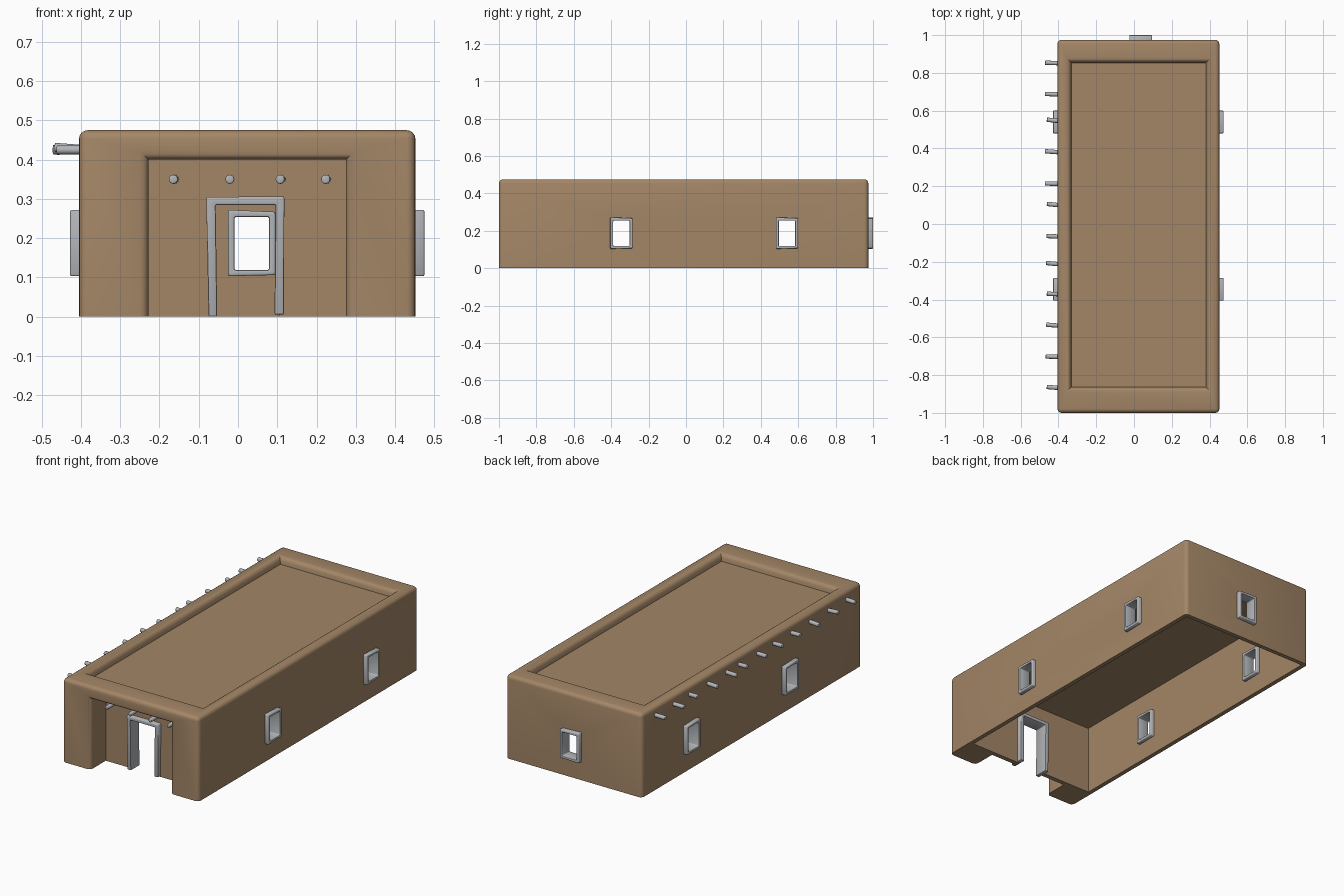
import bpy, bmesh, math, random
from mathutils import Vector, Matrix

if "Cube" in bpy.data.objects:
    bpy.data.objects.remove(bpy.data.objects["Cube"])

random.seed(4)


def material(name, rgb):
    m = bpy.data.materials.new(name)
    m.diffuse_color = (*rgb, 1)
    m.use_nodes = True
    m.node_tree.nodes["Principled BSDF"].inputs["Base Color"].default_value = m.diffuse_color
    return m


CLAY = material("clay tan", (0.37, 0.24, 0.135))
GREY = material("pale grey", (0.45, 0.46, 0.48))


def make_object(name, bm, mat):
    bmesh.ops.recalc_face_normals(bm, faces=bm.faces[:])
    me = bpy.data.meshes.new(name)
    bm.to_mesh(me)
    bm.free()
    me.materials.append(mat)
    ob = bpy.data.objects.new(name, me)
    bpy.context.collection.objects.link(ob)
    return ob


def smooth(ob, angle=35):
    bpy.ops.object.select_all(action='DESELECT')
    ob.select_set(True)
    bpy.context.view_layer.objects.active = ob
    bpy.ops.object.shade_smooth_by_angle(angle=math.radians(angle))


def box(name, lo, hi, flare=0):
    """Axis box; flare widens the top face."""
    bm = bmesh.new()
    bmesh.ops.create_cube(bm, size=1)
    for v in bm.verts:
        top = v.co.z > 0
        for i in range(3):
            s = 1 if v.co[i] > 0 else -1
            v.co[i] = hi[i] if s > 0 else lo[i]
            if top and i < 2:
                v.co[i] += s * flare
    return make_object(name, bm, CLAY)


def cut(ob, cutter):
    mod = ob.modifiers.new("cut", 'BOOLEAN')
    mod.operation, mod.solver, mod.object = 'DIFFERENCE', 'EXACT', cutter
    bpy.context.view_layer.objects.active = ob
    bpy.ops.object.modifier_apply(modifier=mod.name)
    bpy.data.objects.remove(cutter, do_unlink=True)


def frame(name, outer, inner, closed, place, depth):
    """Frame from two matching outlines, extruded by depth; place maps (u, v, w) to 3D."""
    bm = bmesh.new()
    rings = [[bm.verts.new(place(u, v, w)) for u, v in pts]
             for pts, w in ((outer, 0), (inner, 0), (inner, depth), (outer, depth))]
    n = len(outer)
    for i in range(n if closed else n - 1):
        j = (i + 1) % n
        for k in range(4):
            a, b = rings[k], rings[(k + 1) % 4]
            bm.faces.new((a[i], a[j], b[j], b[i]))
    if not closed:
        for i in (0, n - 1):
            bm.faces.new([r[i] for r in rings])
    bmesh.ops.bevel(bm, geom=bm.edges[:], offset=0.004, segments=2,
                    profile=0.5, affect='EDGES')
    smooth(make_object(name, bm, GREY), 40)


def peg(name, base, tip, radius=0.0115):
    base, tip = Vector(base), Vector(tip)
    d = tip - base
    mat = Matrix.Translation((base + tip) / 2) @ d.to_track_quat('Z', 'Y').to_matrix().to_4x4()
    bm = bmesh.new()
    bmesh.ops.create_cone(bm, cap_ends=True, segments=12, radius1=radius,
                          radius2=radius, depth=d.length, matrix=mat)
    rim = [e for e in bm.edges if all((v.co - tip).length < radius * 1.2 for v in e.verts)]
    bmesh.ops.bevel(bm, geom=rim, offset=0.003, segments=2, profile=0.5, affect='EDGES')
    smooth(make_object(name, bm, GREY), 50)


# House body with sunken roof and front porch recess
X0, X1, Y0, Y1, H = -0.405, 0.452, -1.0, 0.975, 0.475
house = box("house_body", (X0, Y0, 0), (X1, Y1, H))
cut(house, box("roof_cutter", (-0.33, -0.862, 0.435), (0.38, 0.852, 0.485), 0.01))
cut(house, box("porch_cutter", (-0.228, -1.2, -0.1), (0.275, -0.862, 0.40)))

# Soften the outer corners, the parapet and the porch opening
bm = bmesh.new()
bm.from_mesh(house.data)
soft = []
for e in bm.edges:
    if len(e.link_faces) != 2 or e.calc_face_angle(0) < 0.5:
        continue
    a, b = (v.co for v in e.verts)
    near = lambda i, val: abs(a[i] - val) < 1e-3 and abs(b[i] - val) < 1e-3
    if near(2, 0):
        continue
    if near(2, H) or near(1, Y0) or (near(1, Y1) and (near(0, X0) or near(0, X1))):
        soft.append(e)
bmesh.ops.bevel(bm, geom=soft, offset=0.022, segments=4, profile=0.5, affect='EDGES')
bm.to_mesh(house.data)
bm.free()

# Hollow room, open underneath, with door and window openings
cut(house, box("room_cutter", (-0.38, -0.836, -0.1), (0.427, 0.95, 0.395)))
cut(house, box("door_cutter", (-0.065, -0.92, -0.1), (0.105, -0.8, 0.295)))
ZB, ZT = 0.103, 0.27
WINDOW_Y = (-0.345, 0.54)
for y in WINDOW_Y:
    cut(house, box("window_cutter", (-0.6, y - 0.052, ZB + 0.01), (0.6, y + 0.052, ZT - 0.01)))
cut(house, box("window_cutter", (-0.017, 0.9, ZB + 0.01), (0.087, 1.1, ZT - 0.01)))
smooth(house)


# Window frames on both long sides and the back
def window(name, c, place):
    o, t = 0.06, 0.016
    outer = [(c - o, ZB), (c + o, ZB + 0.003), (c + o, ZT - 0.003), (c - o, ZT + 0.002)]
    inner = [(c - o + t, ZB + t), (c + o - t, ZB + t), (c + o - t, ZT - t), (c - o + t, ZT - t)]
    frame(name, outer, inner, True, place, 0.07)


for i, y in enumerate(WINDOW_Y):
    window(f"right_window_frame_{i + 1}", y, lambda u, v, w: (0.475 - w, u, v))
    window(f"left_window_frame_{i + 1}", y, lambda u, v, w: (-0.428 + w, u, v))
window("back_window_frame", 0.035, lambda u, v, w: (u, 1.0 - w, v))

# Slightly crooked door frame
frame("door_frame",
      [(-0.075, 0), (-0.081, 0.305), (0.118, 0.306), (0.117, 0.005)],
      [(-0.053, 0), (-0.057, 0.285), (0.096, 0.285), (0.093, 0.005)],
      False, lambda u, v, w: (u, -0.887 + w, v), 0.08)

# Roof beam ends along the left wall
for i, y in enumerate((0.855, 0.69, 0.548, 0.383, 0.216, 0.102, -0.063,
                       -0.21, -0.368, -0.535, -0.7, -0.865)):
    r = random.uniform
    peg(f"side_beam_{i + 1}", (-0.385, y - 0.004, 0.425),
        (r(-0.474, -0.46), y + r(-0.002, 0.006), 0.427 + r(-0.005, 0.005)))

# Beam ends over the door
for i, x in enumerate((-0.165, -0.021, 0.107, 0.223)):
    peg(f"porch_beam_{i + 1}", (x + random.uniform(-0.004, 0.004), -0.85, 0.35),
        (x, -0.945, 0.35))
